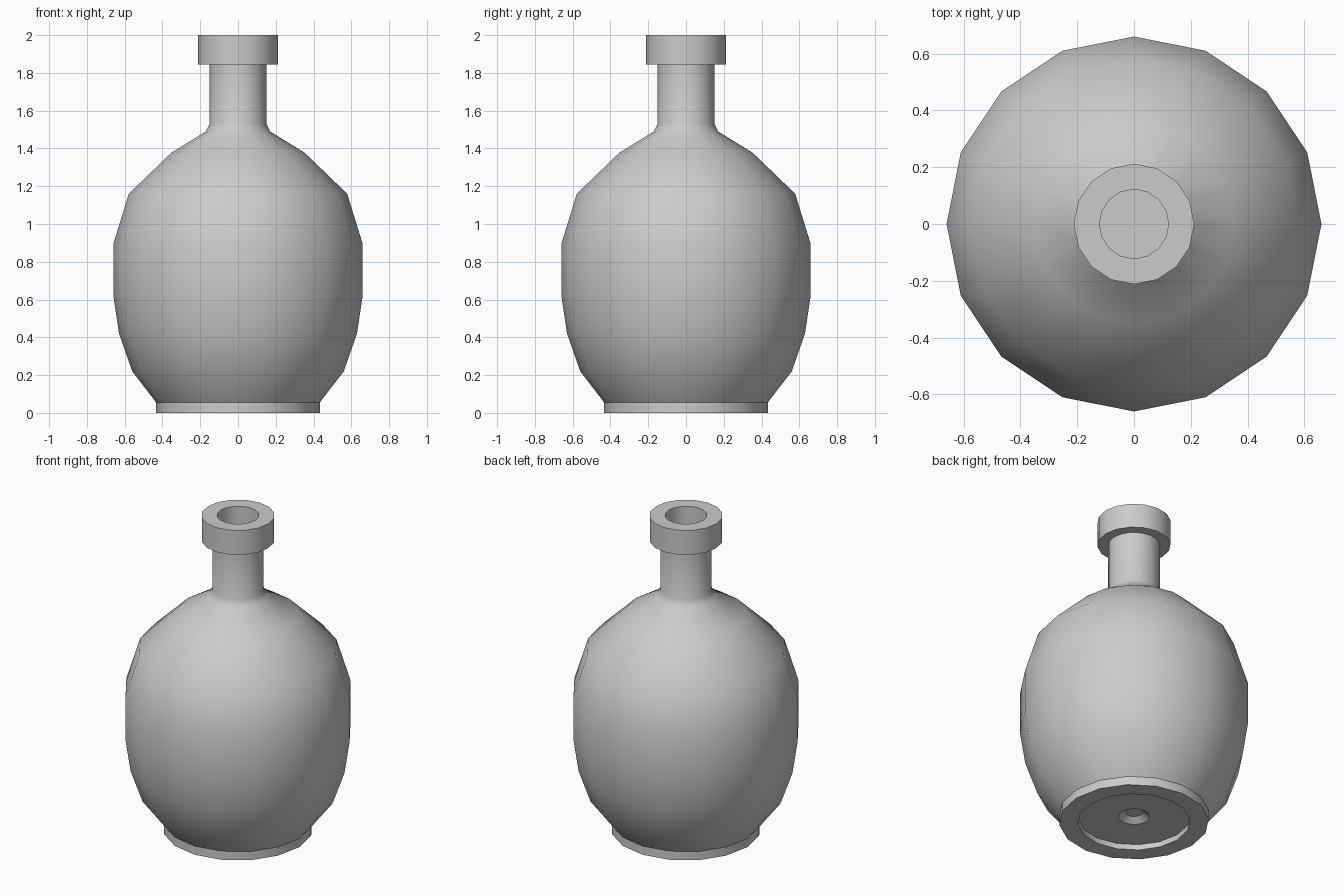
import bpy, bmesh
from math import radians, sin, cos, tau

cube = bpy.data.objects.get("Cube")
if cube:
    bpy.data.objects.remove(cube, do_unlink=True)

SIDES = 16

grey = bpy.data.materials.new("plain grey")
grey.use_nodes = True
colour = (0.6, 0.6, 0.6, 1)
grey.diffuse_color = colour
grey.node_tree.nodes["Principled BSDF"].inputs["Base Color"].default_value = colour


def lathe(name, profile):
    """Revolve (radius, height) points around z; radius 0 makes a pole."""
    bm = bmesh.new()
    rings = []
    for r, z in profile:
        if r == 0:
            rings.append([bm.verts.new((0, 0, z))] * SIDES)
        else:
            angles = [tau * i / SIDES for i in range(SIDES)]
            rings.append([bm.verts.new((r * cos(a), r * sin(a), z)) for a in angles])
    for low, high in zip(rings, rings[1:]):
        for i in range(SIDES):
            j = (i + 1) % SIDES
            corners = dict.fromkeys((low[i], low[j], high[j], high[i]))
            bm.faces.new(list(corners))
    bmesh.ops.recalc_face_normals(bm, faces=bm.faces)
    mesh = bpy.data.meshes.new(name)
    bm.to_mesh(mesh)
    bm.free()
    mesh.materials.append(grey)
    obj = bpy.data.objects.new(name, mesh)
    bpy.context.collection.objects.link(obj)
    bpy.ops.object.select_all(action='DESELECT')
    obj.select_set(True)
    bpy.context.view_layer.objects.active = obj
    bpy.ops.object.shade_smooth_by_angle(angle=radians(35))
    return obj


# Underside: dimple, shallow recess and foot ring
underside = [(0, 0.065), (0.05, 0.065), (0.09, 0.035), (0.325, 0.035), (0.325, 0)]
foot = [(0.433, 0), (0.433, 0.055)]

# Rounded belly, shoulder and straight neck
belly = [(0.56, 0.22), (0.63, 0.42), (0.66, 0.62), (0.66, 0.895), (0.578, 1.16)]
shoulder = [(0.352, 1.378), (0.17, 1.49), (0.15, 1.53)]
neck = [(0.15, 1.845)]

# Collar around the mouth
collar = [(0.212, 1.845), (0.212, 2)]

# Hollow inside, from the mouth down to a flat floor
hollow = [(0.122, 2), (0.122, 1.5), (0.33, 1.34), (0.54, 1.14), (0.62, 0.88),
          (0.62, 0.62), (0.52, 0.23), (0.4, 0.1), (0, 0.1)]

lathe("bottle", underside + foot + belly + shoulder + neck + collar + hollow)
